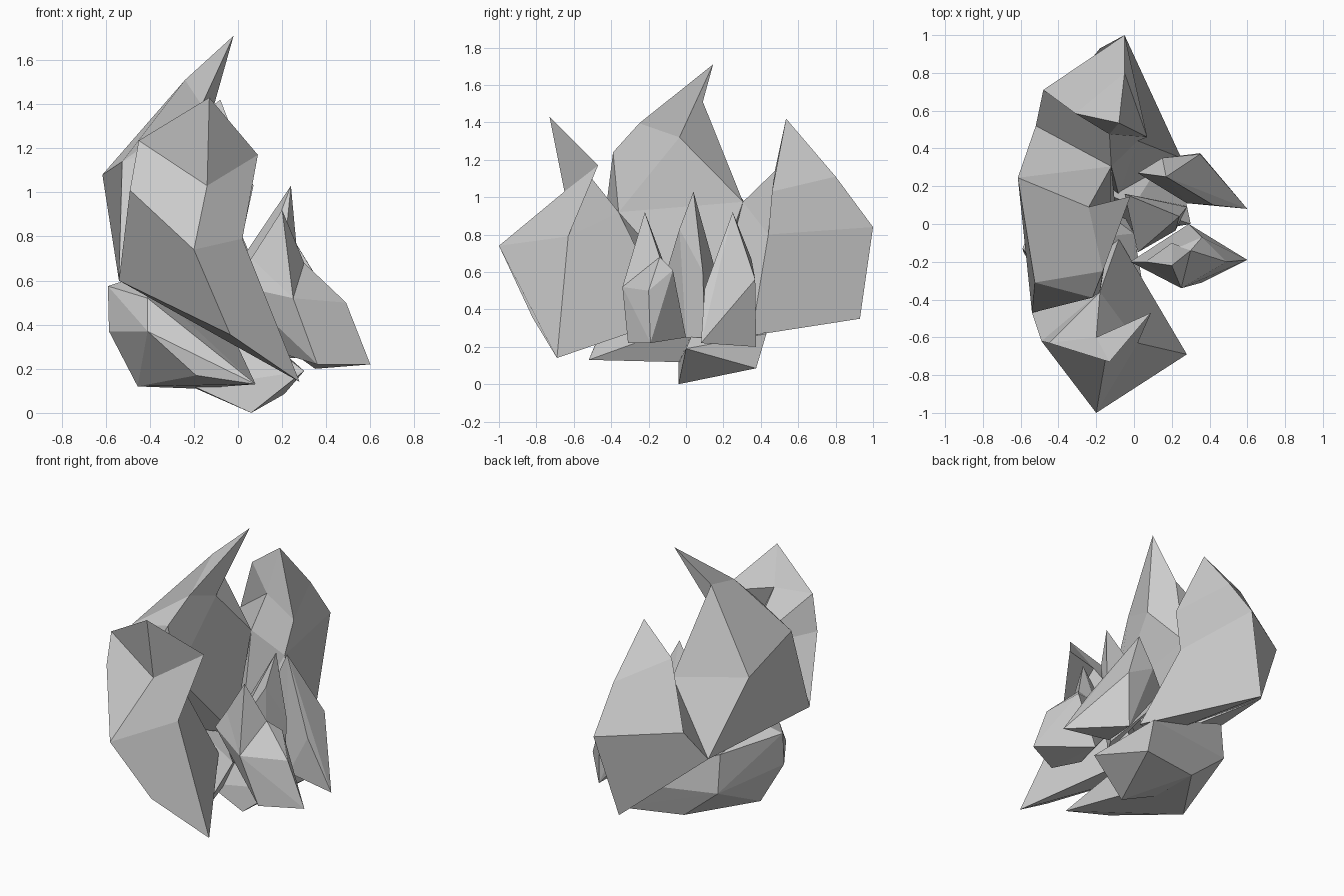
import bpy, bmesh

cube = bpy.data.objects.get("Cube")
if cube:
    bpy.data.objects.remove(cube, do_unlink=True)

# One plain grey for the whole cluster
grey = bpy.data.materials.new("stone grey")
grey.use_nodes = True
colour = (0.6, 0.6, 0.6, 1.0)
grey.diffuse_color = colour
grey.node_tree.nodes["Principled BSDF"].inputs["Base Color"].default_value = colour


def shard(name, corners, faces=None):
    """Flat-faced shard: explicit facets, or the convex hull of its corners."""
    bm = bmesh.new()
    verts = [bm.verts.new(c) for c in corners]
    if faces:
        for f in faces:
            bm.faces.new([verts[i] for i in f])
    else:
        hull = bmesh.ops.convex_hull(bm, input=verts)
        unused = {g for g in hull["geom_interior"] if isinstance(g, bmesh.types.BMVert)}
        bmesh.ops.delete(bm, geom=list(unused), context='VERTS')
    bmesh.ops.recalc_face_normals(bm, faces=bm.faces[:])
    mesh = bpy.data.meshes.new(name)
    bm.to_mesh(mesh)
    bm.free()
    mesh.materials.append(grey)
    obj = bpy.data.objects.new(name, mesh)
    bpy.context.collection.objects.link(obj)
    return obj


# Corners shared where the large shards and the base stones meet
side_front = (-.54, -.47, .60)
side_back = (-.52, .52, .64)
fold_front = (-.18, -.36, .92)
fold_back = (-.12, .305, .975)
stone_side = (-.43, .295, .31)
stone_top = (-.43, .27, .55)
stone_foot = (-.19, .29, .11)

# Large front shard
shard("front_shard", [
    (-.13, -.73, 1.43), (-.20, -1.0, .74), (-.45, -.63, 1.235), (-.49, -.62, 1.01),
    (-.14, -.65, 1.03), (-.20, -.60, 1.22), (-.035, -.82, .355), (.28, -.69, .14),
    (.02, -.63, .79), side_front, (.09, -.47, 1.17), fold_front, (-.08, -.08, .35)],
    [(0, 2, 4), (0, 4, 10), (3, 2, 4, 1), (4, 10, 8, 1), (1, 8, 7, 6),
     (8, 11, 12, 7), (3, 1, 6, 9), (9, 6, 7), (9, 7, 12), (0, 2, 5), (0, 5, 10),
     (5, 11, 8), (5, 8, 10), (2, 3, 11), (2, 11, 5), (3, 9, 11), (9, 12, 11)])

# Tall middle shard
shard("middle_shard", [
    (-.02, .145, 1.71), (-.24, .09, 1.51), (-.615, .245, 1.08), (-.22, -.39, 1.24),
    (-.525, -.31, 1.14), (-.165, -.25, 1.395), side_back, fold_back,
    (-.13, -.035, 1.32), fold_front, side_front, (-.10, .10, .40)],
    [(0, 1, 5), (1, 2, 4, 5), (4, 5, 3), (0, 5, 8), (1, 7, 8, 0), (1, 7, 2),
     (2, 7, 6), (2, 6, 10, 4), (4, 10, 3), (3, 10, 9), (5, 3, 9, 8), (9, 8, 7),
     (9, 7, 11), (10, 9, 11), (6, 7, 11), (6, 11, 10)])

# Large back shard
shard("back_shard", [
    (-.08, .535, 1.42), (-.05, .80, 1.11), (-.05, 1.0, .84), (-.18, .93, .35),
    (-.48, .71, .87), (.07, .46, 1.03), (.25, .35, .26), (-.31, .585, 1.25),
    (-.13, .475, 1.14), (.02, .44, .80), side_back, fold_back, (-.08, .15, .40)],
    [(0, 1, 7), (1, 2, 4, 7), (0, 5, 1), (5, 9, 2, 1), (2, 9, 6, 3),
     (0, 7, 8), (0, 8, 5), (8, 11, 9, 5), (7, 4, 8), (4, 10, 11, 8), (2, 3, 10, 4),
     (3, 6, 12, 10), (6, 9, 12), (9, 11, 12), (10, 12, 11)])

# Small shards on the open side
ridge, shoulder, edge = (.30, -.14, .68), (.06, -.20, .70), (.25, -.34, .52)
shard("small_front_shard", [
    (.60, -.19, .22), (.49, -.20, .50), edge, (.36, -.31, .22), ridge, shoulder,
    (.36, -.07, .61), (.29, 0, .25), (-.02, -.20, .58), (.23, -.20, .26)])
shard("small_front_shard_tip", [(.20, -.22, .92), ridge, shoulder, edge, (.20, -.10, .60)])
shard("small_middle_shard", [
    (.24, .04, 1.03), (.22, -.035, .83), (.28, .09, .60), (-.05, .16, .60),
    (.02, -.15, .45), (.20, 0, .25), (.26, .10, .25)])
shard("small_back_shard", [
    (.17, .25, .92), (.60, .08, .22), (.42, .10, .51), (.28, .11, .25),
    (.35, .375, .20), (.35, .37, .56), (.15, .35, .67), (.02, .27, .60)])

# Low stones under the cluster
shard("front_base_stone", [
    (-.59, -.13, .575), (-.585, -.15, .37), (-.455, -.10, .12), (-.41, -.42, .37),
    (-.19, -.45, .17), (.08, -.52, .13), (-.41, -.35, .52), (-.45, -.10, .62),
    (0, -.05, .30), stone_side, stone_top, stone_foot])
shard("back_base_stone", [
    stone_foot, (.06, -.04, 0), (.30, 0, .19), (.21, .43, .27), (.21, .375, .085),
    (-.19, -.04, .115), (0, .10, .42), stone_side, stone_top])
